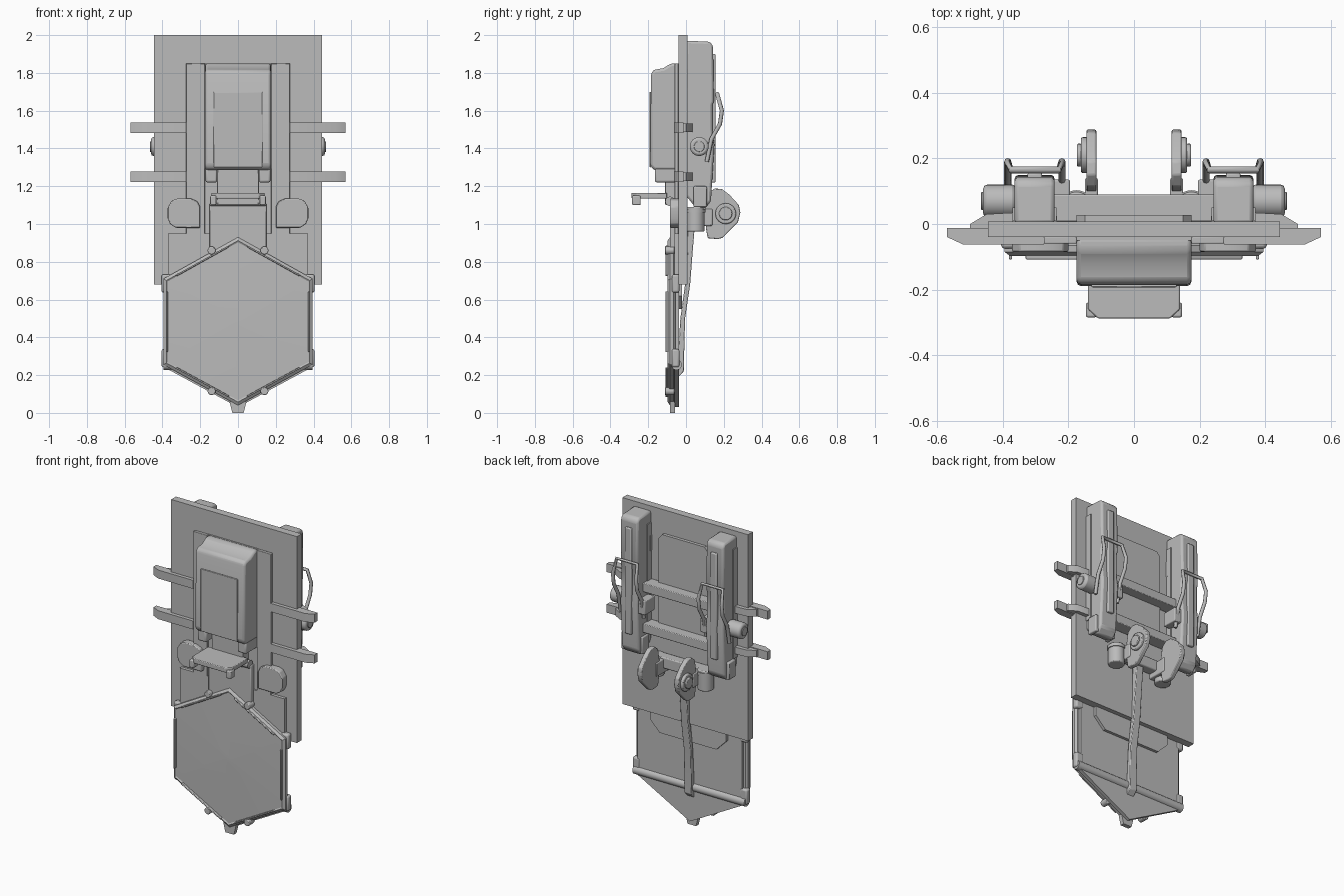
import bpy, math
from mathutils import Vector

if "Cube" in bpy.data.objects:
    bpy.data.objects.remove(bpy.data.objects["Cube"])

grey = bpy.data.materials.new("plain_grey")
grey.diffuse_color = (0.5, 0.5, 0.5, 1)
grey.use_nodes = True
grey.node_tree.nodes["Principled BSDF"].inputs["Base Color"].default_value = grey.diffuse_color


def finish(ob, bevel=0, angle=30):
    """Material, optional bevel and smooth-by-angle shading."""
    ob.data.materials.append(grey)
    if bevel:
        m = ob.modifiers.new("bevel", 'BEVEL')
        m.width, m.segments, m.limit_method = bevel, 2, 'ANGLE'
    bpy.ops.object.select_all(action='DESELECT')
    ob.select_set(True)
    bpy.context.view_layer.objects.active = ob
    bpy.ops.object.shade_smooth_by_angle(angle=math.radians(angle))
    return ob


def loft(name, loops, bevel=0):
    """Closed solid through rings that have equal point counts."""
    n = len(loops[0])
    verts = [v for l in loops for v in l]
    faces = [tuple(range(n))[::-1], tuple(range(len(verts) - n, len(verts)))]
    for k in range(len(loops) - 1):
        for i in range(n):
            j = (i + 1) % n
            faces.append((k * n + i, k * n + j, k * n + n + j, k * n + n + i))
    me = bpy.data.meshes.new(name)
    me.from_pydata(verts, [], faces)
    ob = bpy.data.objects.new(name, me)
    bpy.context.collection.objects.link(ob)
    bpy.context.view_layer.objects.active = ob
    ob.select_set(True)
    bpy.ops.object.mode_set(mode='EDIT')
    bpy.ops.mesh.select_all(action='SELECT')
    bpy.ops.mesh.normals_make_consistent(inside=False)
    bpy.ops.object.mode_set(mode='OBJECT')
    return finish(ob, bevel)


def place(p, axis, t):
    return {'x': (t, p[0], p[1]), 'y': (p[0], t, p[1]), 'z': (p[0], p[1], t)}[axis]


def prism(name, pts, axis, a, b, bevel=0):
    return loft(name, [[place(p, axis, t) for p in pts] for t in (a, b)], bevel)


def box(name, x, y, z, bevel=0):
    return prism(name, [(x[0], y[0]), (x[1], y[0]), (x[1], y[1]), (x[0], y[1])], 'z', *z, bevel)


def disc(name, axis, c, r, a, b, bevel=0, n=24):
    pts = [(c[0] + r * math.cos(2 * math.pi * i / n), c[1] + r * math.sin(2 * math.pi * i / n)) for i in range(n)]
    return prism(name, pts, axis, a, b, bevel)


def wire(name, pts, r):
    cu = bpy.data.curves.new(name, 'CURVE')
    cu.dimensions, cu.bevel_depth, cu.bevel_resolution, cu.use_fill_caps = '3D', r, 2, True
    sp = cu.splines.new('POLY')
    sp.points.add(len(pts) - 1)
    for p, q in zip(sp.points, pts):
        p.co = (*q, 1)
    ob = bpy.data.objects.new(name, cu)
    bpy.context.collection.objects.link(ob)
    bpy.ops.object.select_all(action='DESELECT')
    ob.select_set(True)
    bpy.context.view_layer.objects.active = ob
    bpy.ops.object.convert(target='MESH')
    return finish(bpy.context.object, 0, 50)


# Main backing plate with front panel and thin rear panel
box("main_plate", (-.445, .445), (-.04, .008), (.68, 2))
box("front_panel", (-.175, .175), (-.05, -.04), (.75, 1.85))
prism("rear_panel", [(-.175, 1.28), (.175, 1.28), (.175, 1.82), (.15, 1.85), (-.15, 1.85), (-.175, 1.82)],
      'y', .008, .028)

# Front chest block, with cheeks flanking a narrow neck
prism("front_block", [(-.04, 1.85), (-.08, 1.85), (-.12, 1.825), (-.175, 1.815), (-.185, 1.79),
                      (-.19, 1.31), (-.17, 1.285), (-.04, 1.285)], 'x', -.175, .175, .014)
box("front_block_face", (-.13, .13), (-.193, -.185), (1.3, 1.7), .003)
box("neck", (-.11, .11), (-.11, -.04), (1.1, 1.29), .005)
box("neck_base", (-.15, .15), (-.085, -.04), (.8, 1.11), .005)
disc("neck_hinge", 'x', (-.085, 1.12), .025, -.145, .145)

# Small shelf projecting forward
prism("shelf", [(-.14, -.1), (.14, -.1), (.14, -.26), (.11, -.288), (-.11, -.288), (-.14, -.26)],
      'z', 1.135, 1.165, .004)

# Hexagonal front shield: bevelled rim and a shallow crowned face
hexa = [(0, .93), (.395, .71), (.395, .255), (0, .04), (-.395, .255), (-.395, .71)]


def scaled(k, y):
    return [(x * k, y, .4825 + (z - .4825) * k) for x, z in hexa]


loft("shield", [scaled(.97, -.055), scaled(1, -.065), scaled(1, -.085), scaled(.96, -.097),
                scaled(.94, -.092), scaled(.05, -.102)])
for i in range(6):
    a, b = Vector(scaled(.965, -.1)[i]), Vector(scaled(.965, -.1)[(i + 1) % 6])
    p, q = a.lerp(b, .13), a.lerp(b, .87)
    inner = Vector((0, -.1, .4825))
    pts = [p, q, q.lerp(inner, .025), p.lerp(inner, .025)]
    prism("shield_edge_strip", [(v.x, v.z) for v in pts], 'y', -.108, -.085, .003)

# Pointed rear layer of the shield, with its tip and cross roll
prism("shield_rear_plate", [(-.37, .23), (0, .03), (.37, .23), (.37, .95), (-.37, .95)], 'y', -.06, -.038)
prism("shield_tip", [(-.045, .06), (-.03, 0), (.03, 0), (.045, .06)], 'y', -.085, -.058)
disc("cross_roll", 'x', (-.05, .255), .028, -.395, .395)
prism("rear_apron", [(-.27, .72), (-.27, .62), (-.2, .55), (.2, .55), (.27, .62), (.27, .72)], 'y', -.045, -.02)

# Rear strap running down the middle
prism("rear_strap", [(.01, 1.03), (.05, 1.03), (.035, .85), (.022, .68), (-.005, .5), (-.012, .22),
                     (-.05, .18), (-.045, .25), (-.03, .5), (-.005, .68), (.008, .85)], 'x', -.03, .02, .004)

# Rear crossbars and the tie between the ears
for z in (1.25, 1.51):
    box("rear_crossbar", (-.25, .25), (.008, .09), (z - .028, z + .028), .004)
box("ear_tie", (-.2, .2), (.008, .07), (1.02, 1.09), .006)

for s in (-1, 1):
    def sx(a, b):
        return (min(s * a, s * b), max(s * a, s * b))

    box("panel_rail", sx(.175, .275), (-.06, -.04), (.75, 1.85), .003)
    box("block_cheek", sx(.11, .172), (-.165, -.04), (1.22, 1.3), .01)
    box("shelf_hook", sx(.115, .147), (-.285, -.24), (1.1, 1.15), .006)

    # Side arms with chamfered tips and shorter rear prongs
    for z in (1.25, 1.51):
        prism("side_arm", [(s * .275, -.063), (s * .52, -.063), (s * .57, -.04), (s * .57, -.012),
                           (s * .44, -.012), (s * .43, -.04), (s * .275, -.04)], 'z', z - .027, z + .027)
        prism("rear_prong", [(s * .36, .008), (s * .36, .035), (s * .45, .03), (s * .5, 0),
                             (s * .5, -.012), (s * .44, -.012)], 'z', z - .022, z + .022)

    # Rounded front pads
    pad = [(.2, .98), (.33, .98), (.36, 1.0), (.372, 1.03), (.372, 1.09), (.35, 1.125), (.32, 1.135),
           (.25, 1.135), (.215, 1.12), (.2, 1.09)]
    prism("front_pad", [(s * x, z) for x, z in pad], 'y', -.085, -.038, .005)

    # Shield clips and rivets
    for z in (.29, .685):
        box("shield_clip", sx(.355, .405), (-.075, -.035), (z - .048, z + .048), .01)
    for z in (.115, .86):
        disc("shield_rivet", 'y', (s * .14, z), .021, -.112, -.06, .004, 16)

    # Tall rear rail and its side strips
    rail = [(.0, 1.97), (.125, 1.965), (.143, 1.945), (.148, 1.65), (.14, 1.63), (.14, 1.5), (.15, 1.42),
            (.132, 1.12), (.1, 1.08), (.04, 1.1), (.0, 1.15)]
    prism("rear_rail", rail, 'x', *sx(.242, .364), .012)
    box("rail_spine", sx(.28, .325), (.1, .156), (1.22, 1.9), .006)
    for x in (.236, .362):
        box("rail_side_strip", sx(x, x + .008), (.01, .05), (1.2, 1.9))
        box("rail_foot", sx(x - .005, x + .02), (.04, .11), (1.09, 1.2), .006)
    box("rail_latch", sx(.235, .37), (.005, .025), (1.72, 1.82))

    # Side knob, inner axle block and wire handle
    disc("side_knob", 'x', (.07, 1.41), .05, *sx(.36, .46), .012)
    disc("knob_cap", 'x', (.07, 1.41), .028, *sx(.46, .466), .002)
    box("axle_block", sx(.195, .25), (.035, .135), (1.36, 1.45), .005)
    path = [(.385, .11, 1.33), (.385, .135, 1.45), (.385, .18, 1.53), (.385, .19, 1.6), (.375, .165, 1.69),
            (.23, .165, 1.69), (.22, .19, 1.6), (.22, .18, 1.53), (.22, .135, 1.45), (.22, .11, 1.33)]
    wire("wire_handle", [(s * x, y, z) for x, y, z in path], .011)

    # Rear ears with pivot discs and socket collars
    ear = [(.105, .98), (.1, 1.08), (.115, 1.16), (.15, 1.188), (.19, 1.185), (.23, 1.155), (.28, 1.1),
           (.288, 1.06), (.275, 1.01), (.195, .928), (.17, .92), (.115, .925)]
    prism("rear_ear", ear, 'x', *sx(.115, .145), .005)
    disc("ear_pivot", 'x', (.21, 1.055), .055, *sx(.14, .162), .006)
    disc("ear_pivot_cap", 'x', (.21, 1.055), .035, *sx(.16, .174), .004)
    box("ear_arm", sx(.11, .15), (.0, .14), (.99, 1.08), .006)
    disc("ear_collar", 'z', (s * .175, .05), .048, .96, 1.09, .006)
    disc("ear_collar_ring", 'z', (s * .175, .05), .053, 1.06, 1.08)
